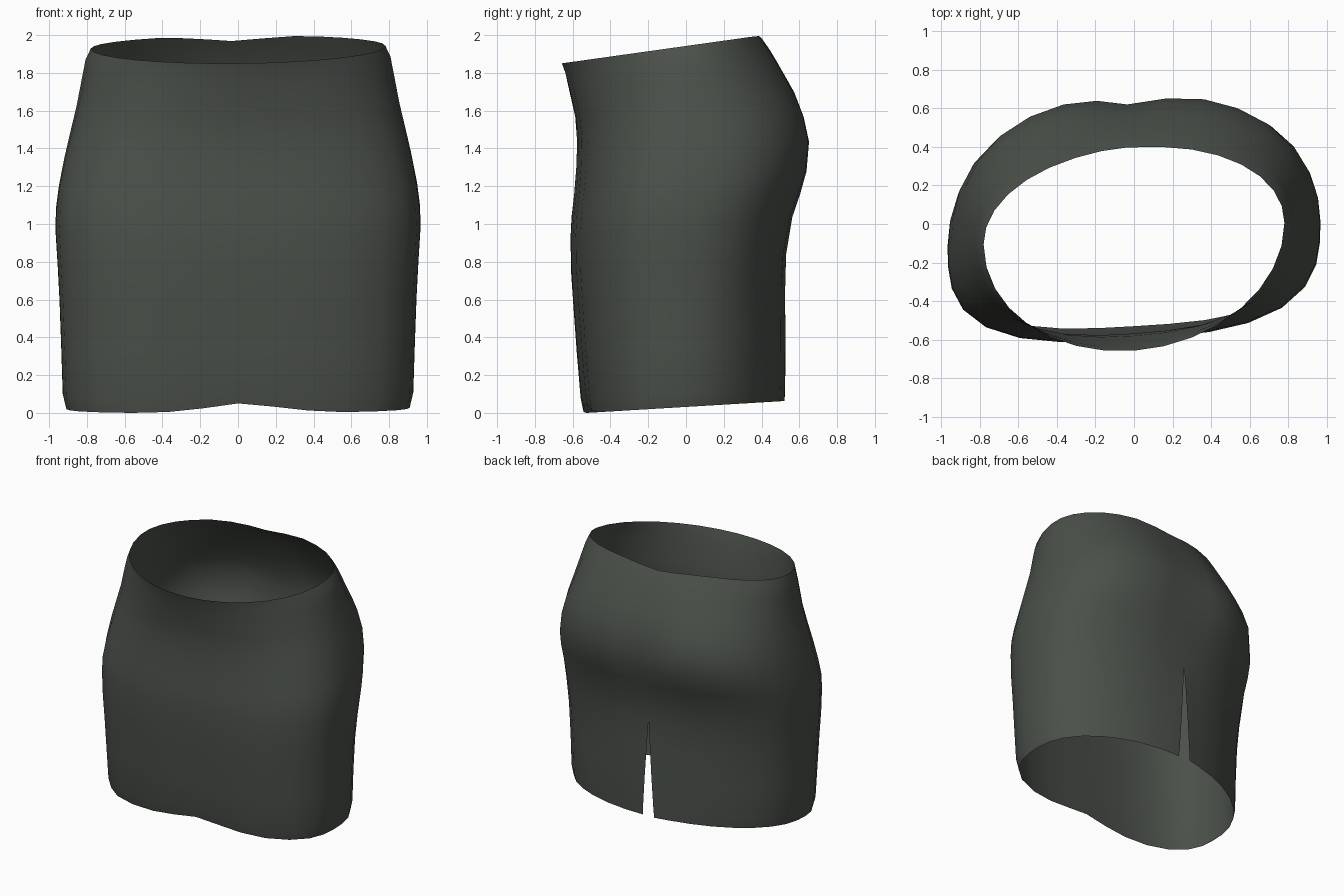
import bpy, bmesh, math

if "Cube" in bpy.data.objects:
    bpy.data.objects.remove(bpy.data.objects["Cube"])

SIDES = 32
SLIT_TOP = 0.40      # share of the skirt height reached by the back slit
SLIT_HALF = 0.05     # half width of the slit at the hem

# cross-sections from hem to waist:
# height share, half width, front y, back y, front squareness, back squareness, back cleft
SECTIONS = [
    (0.00, 0.910, -0.530, 0.522, 3.1, 1.95, 0.00),
    (0.04, 0.928, -0.545, 0.525, 3.1, 1.95, 0.00),
    (0.17, 0.936, -0.565, 0.527, 3.1, 1.95, 0.00),
    (0.30, 0.945, -0.582, 0.524, 3.1, 2.0, 0.00),
    (0.40, 0.955, -0.594, 0.530, 3.1, 2.1, 0.01),
    (0.50, 0.967, -0.598, 0.565, 3.0, 2.2, 0.02),
    (0.56, 0.963, -0.592, 0.610, 3.0, 2.3, 0.03),
    (0.62, 0.948, -0.580, 0.650, 2.9, 2.4, 0.045),
    (0.70, 0.918, -0.570, 0.665, 2.7, 2.45, 0.045),
    (0.77, 0.887, -0.568, 0.632, 2.5, 2.4, 0.035),
    (0.84, 0.855, -0.580, 0.577, 2.3, 2.25, 0.02),
    (0.93, 0.822, -0.620, 0.482, 2.1, 2.1, 0.01),
    (0.97, 0.807, -0.638, 0.435, 2.0, 2.05, 0.0),
    (1.00, 0.780, -0.657, 0.397, 2.0, 2.05, 0.0),
]


def point(section, col):
    t, half, front, back, n_front, n_back, cleft = section
    ang = math.pi / 2 + 2 * math.pi * col / SIDES
    c, s = math.cos(ang), math.sin(ang)
    n = n_back if s > 0 else n_front
    r = (abs(c) ** n + abs(s) ** n) ** (-1 / n)
    mid = -0.05
    x = half * r * c
    y = mid + r * s * ((back - mid) if s > 0 else (mid - front))
    # slight twist of the body, weaker over the seat
    twist = 0.06 + 0.012 * t - 0.035 * max(0, s) * math.exp(-((t - 0.68) / 0.13) ** 2)
    y += twist * x
    if s > 0:
        g = math.exp(-(x / 0.17) ** 2)
        y -= cleft * g
        x -= 0.035 * g
    # waist and hem lines slope up towards the back
    waist = 1.945 + 0.14 * y
    hem = 0.034 + 0.06 * y
    if s > 0:
        waist -= 0.03 * max(0, 1 - abs(x + 0.03) / 0.35)
    else:
        hem += 0.055 * max(0, 1 - abs(x - 0.03) / 0.5) ** 1.4
    # slit opening along the back seam
    if t < SLIT_TOP and col in (0, SIDES):
        w = SLIT_HALF * (1 - t / SLIT_TOP)
        x += -w if col == 0 else w
    return (x, y, hem + (waist - hem) * t)


# skirt shell, with the back seam closed above the slit
bm = bmesh.new()
rings = []
for sec in SECTIONS:
    ring = [bm.verts.new(point(sec, j)) for j in range(SIDES)]
    ring.append(bm.verts.new(point(sec, SIDES)) if sec[0] < SLIT_TOP else ring[0])
    rings.append(ring)
for low, high in zip(rings, rings[1:]):
    for j in range(SIDES):
        bm.faces.new((low[j], low[j + 1], high[j + 1], high[j]))
for f in bm.faces:
    f.smooth = True
lowest = min(v.co.z for v in bm.verts)
for v in bm.verts:
    v.co.z -= lowest

mesh = bpy.data.meshes.new("skirt")
bm.to_mesh(mesh)
bm.free()
skirt = bpy.data.objects.new("skirt", mesh)
bpy.context.collection.objects.link(skirt)

# dark grey-green cloth
cloth = bpy.data.materials.new("dark grey green cloth")
cloth.diffuse_color = (0.070, 0.080, 0.068, 1)
cloth.use_nodes = True
cloth.node_tree.nodes["Principled BSDF"].inputs["Base Color"].default_value = cloth.diffuse_color
mesh.materials.append(cloth)
